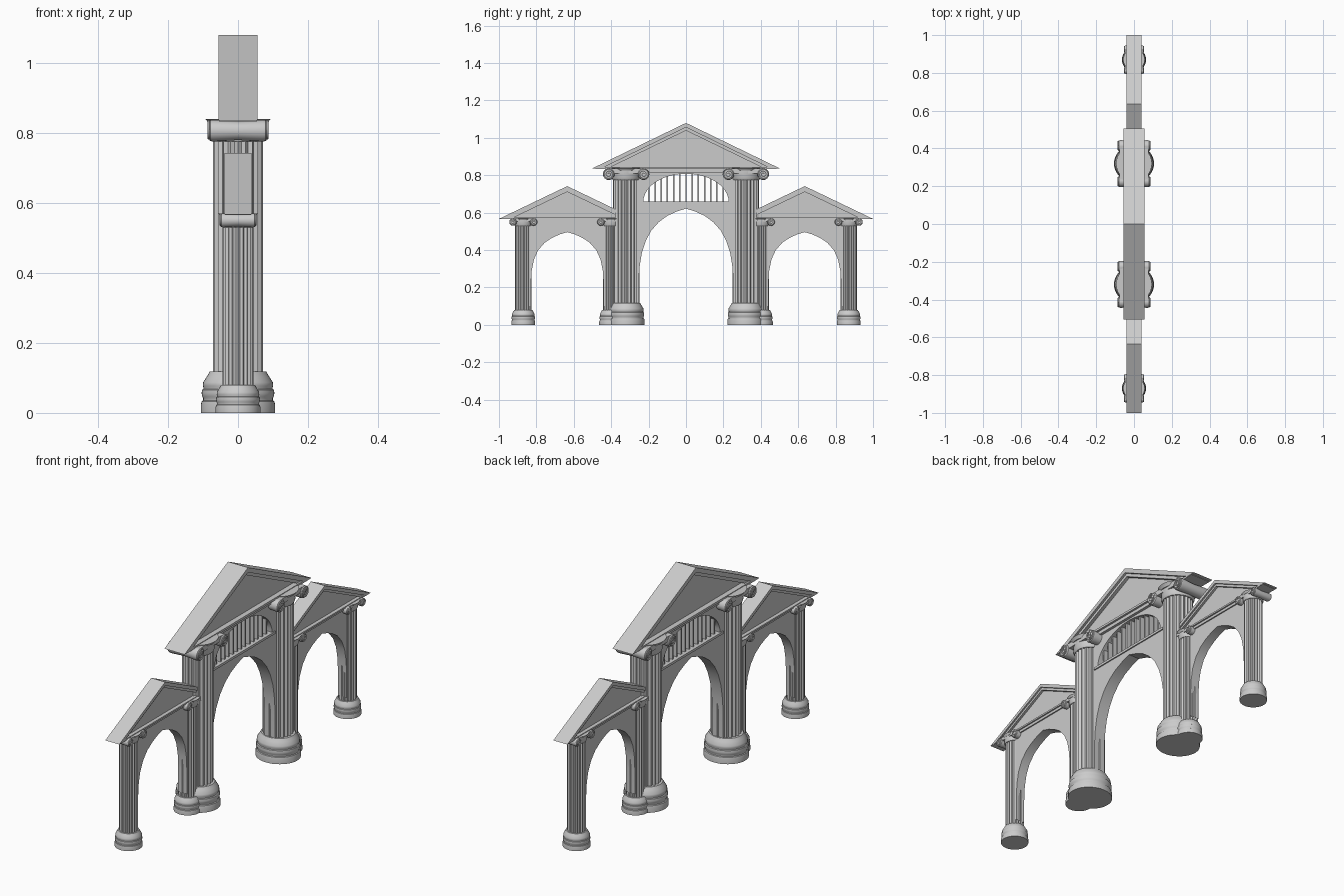
import bpy, bmesh
from math import sin, cos, pi, radians

if "Cube" in bpy.data.objects:
    bpy.data.objects.remove(bpy.data.objects["Cube"])


def finish(name, bm, angle=35):
    bmesh.ops.recalc_face_normals(bm, faces=bm.faces)
    me = bpy.data.meshes.new(name)
    bm.to_mesh(me)
    bm.free()
    ob = bpy.data.objects.new(name, me)
    bpy.context.collection.objects.link(ob)
    smooth(ob, angle)
    return ob


def smooth(ob, angle=35):
    bpy.ops.object.select_all(action='DESELECT')
    bpy.context.view_layer.objects.active = ob
    ob.select_set(True)
    if ob.type == 'CURVE':
        bpy.ops.object.convert(target='MESH')
    bpy.ops.object.shade_smooth_by_angle(angle=radians(angle))


def plate(name, outlines, half, x=0):
    """Flat (y, z) outlines, later ones are holes, thickened along x."""
    cu = bpy.data.curves.new(name, 'CURVE')
    cu.dimensions, cu.fill_mode, cu.extrude = '2D', 'BOTH', half
    for pts in outlines:
        sp = cu.splines.new('POLY')
        sp.points.add(len(pts) - 1)
        for p, (y, z) in zip(sp.points, pts):
            p.co = (y, z, 0, 1)
        sp.use_cyclic_u = True
    ob = bpy.data.objects.new(name, cu)
    ob.rotation_euler = (pi / 2, 0, pi / 2)
    ob.location.x = x
    bpy.context.collection.objects.link(ob)
    smooth(ob)


def box(name, y0, y1, z0, z1, half):
    plate(name, [[(y0, z0), (y1, z0), (y1, z1), (y0, z1)]], half)


def loft(name, rings, loc=(0, 0, 0), along_x=False, sy=1):
    """Skin a list of rings given as (height, [radii around])."""
    bm = bmesh.new()
    rows = []
    for h, radii in rings:
        n = len(radii)
        row = []
        for i, r in enumerate(radii):
            a, b = r * cos(2 * pi * i / n), r * sin(2 * pi * i / n) * sy
            co = (h, a, b) if along_x else (a, b, h)
            row.append(bm.verts.new([c + l for c, l in zip(co, loc)]))
        rows.append(row)
    for p, q in zip(rows, rows[1:]):
        for i in range(n):
            j = (i + 1) % n
            bm.faces.new((p[i], p[j], q[j], q[i]))
    bm.faces.new(rows[0])
    bm.faces.new(rows[-1])
    return finish(name, bm)


def turned(name, profile, loc=(0, 0, 0), along_x=False, n=40, sy=1):
    return loft(name, [(h, [r] * n) for r, h in profile], loc, along_x, sy)


def spiral(name, x, y, z, R, turn):
    cu = bpy.data.curves.new(name, 'CURVE')
    cu.dimensions, cu.bevel_depth, cu.bevel_resolution = '3D', R * 0.13, 1
    sp = cu.splines.new('POLY')
    sp.points.add(40)
    for i, p in enumerate(sp.points):
        r, a = R * (0.88 - 0.75 * i / 40), pi / 2 + turn * 4.5 * pi * i / 40
        p.co = (x, y + r * cos(a), z + r * sin(a), 1)
    ob = bpy.data.objects.new(name, cu)
    bpy.context.collection.objects.link(ob)
    smooth(ob)


def column(name, y, r, rb, hb, z0, z1, hw, dy, R, sy=1):
    # round moulded base
    prof = [(1, 0), (1, .2), (.98, .28), (.94, .3), (.94, .36), (.97, .4), (.98, .48),
            (.97, .56), (.93, .58), (.93, .62), (.95, .66), (.94, .74), (.84, .88), (.76, 1)]
    turned(name + "_base", [(a * rb, h * hb) for a, h in prof], (0, y, 0), sy=sy)
    # fluted shaft
    flutes, k = 20, 6
    ring = [r * (1 - .11 * max(0, sin(pi * ((i % k) - .5) / (k - 1)))) for i in range(flutes * k)]
    loft(name + "_shaft", [(hb * .9, ring), (z1 - R * .3, ring)], (0, y, 0))
    # scrolled capital: necking, cushion, abacus, two volutes
    zc = z0 + R
    turned(name + "_necking", [(r * 1.02, z0), (r * 1.1, z0 + R * .4), (r * 1.1, z1 - R * .4)], (0, y, 0))
    box(name + "_cushion", y - dy, y + dy, zc + R * .1, zc + R * .95, hw * .93)
    turned(name + "_abacus", [(hw, z1 - R * .5), (hw * 1.05, z1 - R * .25), (hw * 1.14, z1)], (0, y, 0))
    for s in (-1, 1):
        turned(name + "_volute", [(R * .8, -hw), (R * .96, -hw * .95), (R, -hw * .85), (R * .86, 0),
                                  (R, hw * .85), (R * .96, hw * .95), (R * .8, hw)],
               (0, y + s * dy, zc), True, 24)
        for e in (-1, 1):
            spiral(name + "_spiral", e * hw, y + s * dy, zc, R, -s)


def pediment(name, c, w, zb, zt, half, t):
    slope = (zt - zb) / w

    def chevron(top, thick):
        a, b = (top - zb) / slope, (top - thick - zb) / slope
        return [(c - a, zb), (c, top), (c + a, zb), (c + b, zb), (c, top - thick), (c - b, zb)]
    # stepped raking cornice, recessed gable panel, horizontal cornice
    plate(name + "_roof", [chevron(zt, t)], half)
    plate(name + "_moulding", [chevron(zt - t, t * .7)], half * .8)
    a = (zt - t - zb) / slope
    plate(name + "_gable", [[(c - a, zb), (c, zt - t), (c + a, zb)]], half * .5)
    box(name + "_cornice", c - w * .96, c + w * .96, zb - t * .1, zb + t * .35, half * .97)
    box(name + "_frieze", c - w * .8, c + w * .8, zb - t * .8, zb, half * .78)


def arch_wall(name, c, outer, top, arch, half, holes=()):
    side = [(c + y, z) for y, z in arch]
    mirror = [(2 * c - y, z) for y, z in reversed(side[:-1])]
    plate(name, [[(c - outer, top), (c + outer, top), (c + outer, arch[0][1])] + side + mirror
                 + [(c - outer, arch[0][1])], *holes], half)


# central bay
for s in (-1, 1):
    column("tall_column", s * .32, .071, .106, .118, .775, .84, .083, .093, .031, .93)
pediment("main_pediment", 0, .505, .835, 1.08, .056, .024)
lun_w, lun_h, lun_z = .228, .15, .658
lunette = [(lun_w * cos(pi * i / 24), lun_z + lun_h * sin(pi * i / 24)) for i in range(25)]
arch_wall("main_arch", 0, .31, .83,
          [(.252, .1), (.252, .25), (.247, .32), (.235, .39), (.215, .45), (.185, .505),
           (.145, .55), (.1, .583), (.05, .606), (0, .622)], .03, [lunette])
box("lunette_sill", -.25, .25, .648, .66, .036)
for i in range(-6, 7):
    y = i * .033
    top = lun_z + lun_h * (1 - (y / lun_w) ** 2) ** .5
    box("lunette_bar", y - .004, y + .004, lun_z - .005, top + .005, .02)

# side bays
for s in (-1, 1):
    for y in (.40, .87):
        column("short_column", s * y, .044, .064, .08, .53, .57, .05, .055, .02)
    pediment("side_pediment", s * .635, .365, .567, .742, .039, .018)
    arch_wall("side_arch", s * .635, .23, .56,
              [(.194, .1), (.194, .22), (.19, .29), (.178, .35), (.155, .4),
               (.12, .44), (.08, .466), (.04, .484), (0, .496)], .024)
